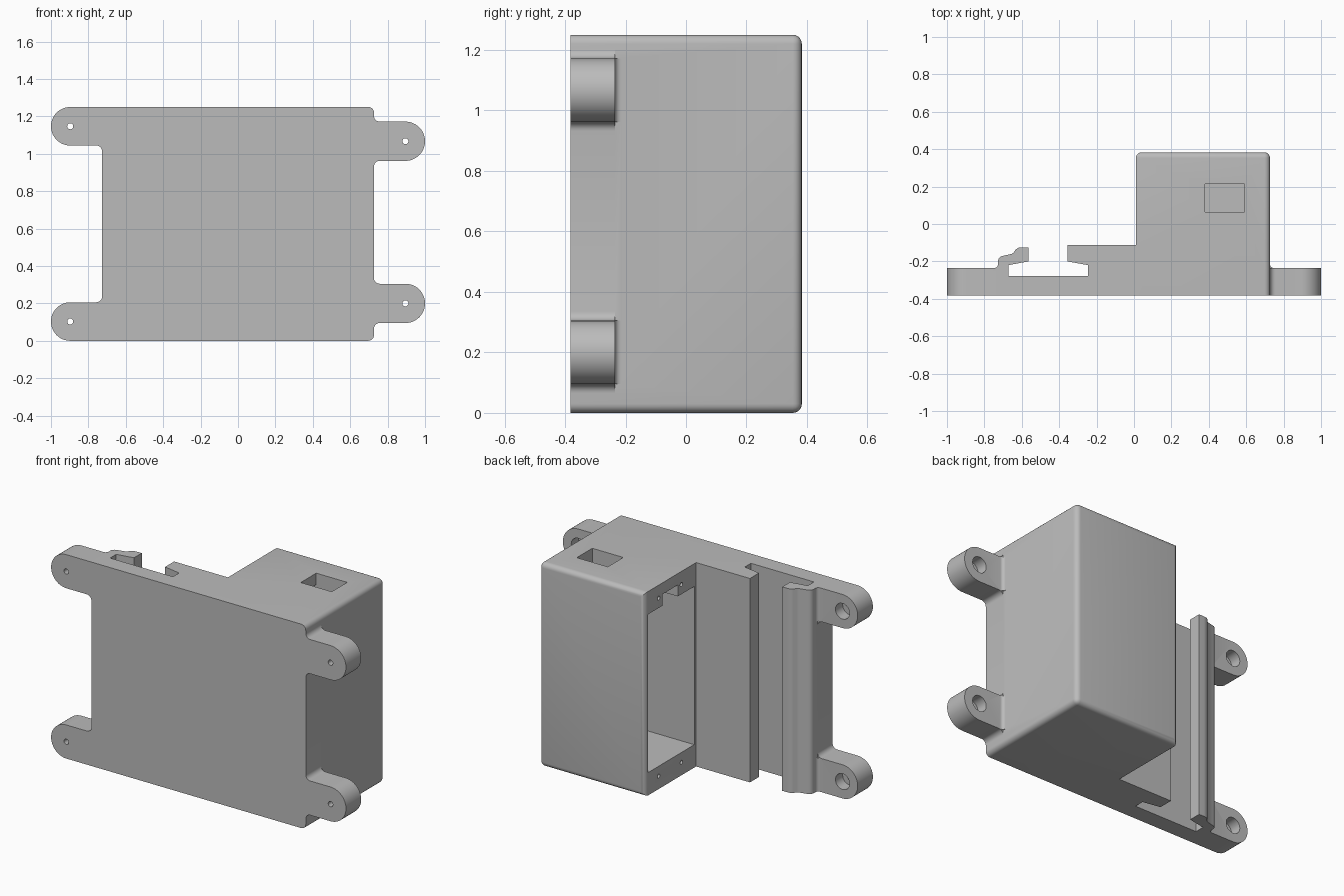
import bpy, bmesh
from math import sin, cos, pi
from mathutils import Vector

if "Cube" in bpy.data.objects:
    bpy.data.objects.remove(bpy.data.objects["Cube"])

H = 1.25          # overall height
FRONT = -0.382    # mounting face
BACK = 0.383      # rear of the housing
LUG_BACK = -0.235
WALL = 0.727      # side walls
FILLET = 0.03

grey = bpy.data.materials.new("plain grey")
grey.use_nodes = True
colour = (0.5, 0.5, 0.5, 1)
grey.diffuse_color = colour
grey.node_tree.nodes["Principled BSDF"].inputs["Base Color"].default_value = colour


def arc(cx, cy, r, start, end, n=8):
    """Points on an arc, angles in units of pi."""
    steps = [pi * (start + (end - start) * i / n) for i in range(n + 1)]
    return [(cx + r * cos(a), cy + r * sin(a)) for a in steps]


def prism(name, outline, place, depth, rounded=None):
    """Extrude a 2D outline; place maps (u, v) to 3D, depth is the sweep."""
    bm = bmesh.new()
    face = bm.faces.new([bm.verts.new(place(u, v)) for u, v in outline])
    moved = bmesh.ops.extrude_face_region(bm, geom=[face])["geom"]
    bmesh.ops.translate(bm, vec=Vector(depth),
                        verts=[g for g in moved if isinstance(g, bmesh.types.BMVert)])
    bmesh.ops.recalc_face_normals(bm, faces=bm.faces)
    if rounded:
        edges = [e for e in bm.edges if rounded(*[v.co for v in e.verts])]
        bmesh.ops.bevel(bm, geom=edges, offset=FILLET, segments=5,
                        profile=0.5, affect='EDGES')
    mesh = bpy.data.meshes.new(name)
    bm.to_mesh(mesh)
    bm.free()
    mesh.materials.append(grey)
    obj = bpy.data.objects.new(name, mesh)
    bpy.context.collection.objects.link(obj)
    return obj


def block(name, lo, hi):
    """Axis-aligned box between two corners."""
    outline = [(lo[0], lo[1]), (hi[0], lo[1]), (hi[0], hi[1]), (lo[0], hi[1])]
    return prism(name, outline, lambda u, v: (u, v, lo[2]), (0, 0, hi[2] - lo[2]))


def drill_y(name, x, z, r, y0, y1):
    circle = arc(x, z, r, 0, 2, 32)[:-1]
    return prism(name, circle, lambda u, v: (u, y0, v), (0, y1 - y0, 0))


def drill_x(name, y, z, r, x0, x1):
    circle = arc(y, z, r, 0, 2, 20)[:-1]
    return prism(name, circle, lambda u, v: (x0, u, v), (x1 - x0, 0, 0))


def combine(target, tool, operation):
    mod = target.modifiers.new(operation.lower(), 'BOOLEAN')
    mod.operation = operation
    mod.solver = 'EXACT'
    mod.object = tool
    bpy.context.view_layer.objects.active = target
    bpy.ops.object.modifier_apply(modifier=mod.name)
    bpy.data.objects.remove(tool)


# Main body: back plate, clip rail groove and housing in one swept profile
rail = [(-0.565, -0.125), (-0.565, -0.2), (-0.672, -0.22), (-0.672, -0.279),
        (-0.245, -0.279), (-0.245, -0.22), (-0.355, -0.2), (-0.355, -0.112)]
lip = (arc(-0.697, -0.2, FILLET, 1, 0.55, 5)
       + [(-0.655, -0.16), (-0.643, -0.152), (-0.632, -0.136), (-0.618, -0.127), (-0.6, -0.125)])
housing = [(0.01, -0.112), (0.01, BACK), (WALL, BACK), (WALL, FRONT)]


def housing_edge(a, b):
    rear = min(a.y, b.y) > BACK - 0.001
    side = min(a.x, b.x) > WALL - 0.001 and abs(a.z - b.z) < 0.001
    front = max(a.y, b.y) < FRONT + 0.001
    return rear or (side and not front)


body = prism("mounting_body", [(-WALL, FRONT)] + lip + rail + housing,
             lambda u, v: (u, v, 0), (0, 0, H), housing_edge)

# Mounting lugs: side, centre x, centre z, radius, fillet above, fillet below
lugs = [(-1, 0.897, 1.147, 0.103, False, True),
        (-1, 0.897, 0.103, 0.103, True, False),
        (1, 0.895, 1.067, 0.105, True, True),
        (1, 0.895, 0.2, 0.105, True, True)]
for side, cx, cz, r, above, below in lugs:
    outer = WALL + FILLET
    inner = WALL - 0.015
    lower = arc(outer, cz - r - FILLET, FILLET, 1, 0.5, 6) if below else [(WALL, cz - r)]
    upper = arc(outer, cz + r + FILLET, FILLET, 1.5, 1, 6) if above else [(WALL, cz + r)]
    outline = ([(inner, lower[0][1])] + lower + arc(cx, cz, r, -0.5, 0.5, 24)
               + upper + [(inner, upper[-1][1])])
    lug = prism("lug", outline, lambda u, v: (side * u, FRONT, v), (0, LUG_BACK - FRONT, 0))
    combine(body, lug, 'UNION')
    # Concave blend between the lug's rear face and the wall
    blend = [(inner, LUG_BACK - 0.01), (WALL + 0.02, LUG_BACK - 0.01)]
    blend += arc(WALL + 0.02, LUG_BACK + 0.02, 0.02, 1.5, 1, 5)
    blend += [(inner, LUG_BACK + 0.02)]
    web = prism("blend", blend, lambda u, v: (side * u, v, cz - r), (0, 0, 2 * r))
    combine(body, web, 'UNION')
    # Screw hole with a counterbore from the rear
    combine(body, drill_y("hole", side * cx, cz, 0.016, -0.5, 0), 'DIFFERENCE')
    combine(body, drill_y("bore", side * cx, cz, 0.048, LUG_BACK - 0.07, LUG_BACK + 0.04),
            'DIFFERENCE')

# Housing cavity, cable channel and cable exit
cuts = [((-0.05, -0.095, 0.14), (0.69, 0.355, 1.11)),
        ((-0.05, 0.065, 1.05), (0.59, 0.215, 1.18)),
        ((0.38, 0.065, 1.05), (0.59, 0.215, 1.3))]
for lo, hi in cuts:
    combine(body, block("cutter", lo, hi), 'DIFFERENCE')

# Screw holes beside the cavity opening
for y in (0.03, 0.25):
    for z in (0.08, 1.17):
        combine(body, drill_x("pilot", y, z, 0.012, -0.05, 0.12), 'DIFFERENCE')

bpy.ops.object.select_all(action='DESELECT')
body.select_set(True)
bpy.context.view_layer.objects.active = body
bpy.ops.object.shade_smooth_by_angle(angle=pi / 6)
